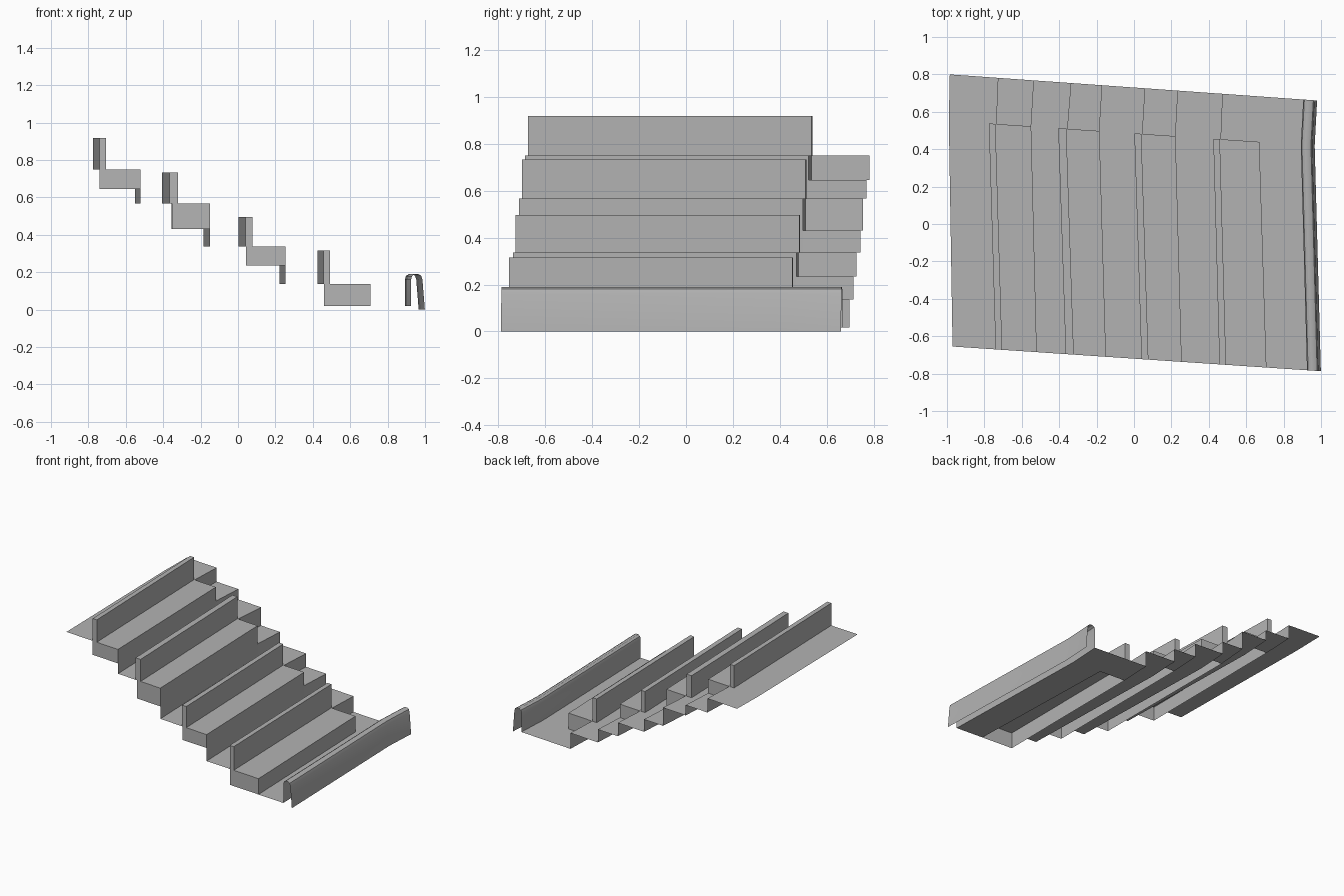
import bpy
import bmesh

cube = bpy.data.objects.get("Cube")
if cube:
    bpy.data.objects.remove(cube)

grey = bpy.data.materials.new("plain grey")
grey.use_nodes = True
colour = (0.45, 0.45, 0.45, 1)
grey.diffuse_color = colour
grey.node_tree.nodes["Principled BSDF"].inputs["Base Color"].default_value = colour


# Plan outline: slanted back edge, bend line and front edge
def back(x):
    return 0.8 - 0.071 * (x + 0.99)


def bend(x):
    return 0.535 - 0.068 * (x + 0.74)


def front(x):
    return -0.655 - 0.067 * (x + 0.97)


def row(edge, points):
    return [(x, edge(x), z) for x, z in points]


def build(name, faces):
    bm = bmesh.new()
    for face in faces:
        bm.faces.new([bm.verts.new(p) for p in face])
    bmesh.ops.remove_doubles(bm, verts=bm.verts, dist=0.0005)
    mesh = bpy.data.meshes.new(name)
    bm.to_mesh(mesh)
    bm.free()
    mesh.materials.append(grey)
    obj = bpy.data.objects.new(name, mesh)
    bpy.context.collection.objects.link(obj)
    return obj


def loft(rows):
    faces = []
    for far, near in zip(rows, rows[1:]):
        for i in range(len(far) - 1):
            faces.append([far[i], near[i], near[i + 1], far[i + 1]])
    return faces


def stairs(edges, levels):
    points = []
    for i, z in enumerate(levels):
        points += [(edges[i], z), (edges[i + 1], z)]
    return points


# Riser positions along the back edge, the bend and the front edge
levels = [0.75, 0.645, 0.567, 0.43, 0.336, 0.235, 0.137, 0.018]
back_x = [-0.985, -0.725, -0.535, -0.335, -0.17, 0.06, 0.235, 0.475, 0.905]
bend_x = [-0.99, -0.735, -0.55, -0.355, -0.185, 0.045, 0.222, 0.465, 0.892]
front_x = [-0.97, -0.74, -0.52, -0.352, -0.15, 0.042, 0.255, 0.46, 0.925]

build("narrow_steps", loft([row(back, stairs(back_x, levels)),
                            row(bend, stairs(bend_x, levels))]))

# Wide terraces: every second level, the last one ending at the lowest bench
bench_bend, bench_front = 0.67, 0.708


def terrace_edges(xs, last):
    return [xs[0], xs[2], xs[4], xs[6], last, xs[8]]


terrace_levels = levels[0::2] + [levels[-1]]
build("wide_terraces", loft([
    row(bend, stairs(terrace_edges(bend_x, bench_bend), terrace_levels)),
    row(front, stairs(terrace_edges(front_x, bench_front), terrace_levels))]))

# Floor behind the end of the lowest bench belongs to the narrow steps;
# each bench gets end faces and a rear face, and stays open below
walls = [(-0.776, -0.74, 0.035, 0.918), (-0.405, -0.365, 0.043, 0.733),
         (0.002, 0.04, 0.037, 0.495), (0.424, 0.457, 0.035, 0.315)]
for n, (wall_bend, wall_front, thick, top) in enumerate(walls):
    i = 2 * n + 1
    high, low = levels[i - 1], levels[i]
    right_bend = bench_bend if n == 3 else bend_x[i + 1]
    right_front = bench_front if n == 3 else front_x[i + 1]
    rear = row(bend, [(bend_x[i], high), (bend_x[i], low),
                      (right_bend, low), (right_bend, high)])
    fore = row(front, [(front_x[i], low), (front_x[i], high),
                       (right_front, high), (right_front, low)])
    build(f"bench_ends_{n + 1}", [rear[::-1], fore[::-1],
                                  [rear[1], rear[0], fore[1], fore[0]]])

    # Upright backrest wall along the rear of the bench
    def section(x):
        return [(x, high), (x, top), (x + thick, top), (x + thick, high)]
    far, near = row(bend, section(wall_bend)), row(front, section(wall_front))
    build(f"back_wall_{n + 1}", loft([far, near]) + [far, near[::-1]])

# Rounded, hollow parapet at the bottom
arch = [(0, 0.018), (0, 0.16), (0.006, 0.18), (0.02, 0.189), (0.04, 0.189),
        (0.054, 0.181), (0.061, 0.16), (0.074, 0.0)]


def arch_at(x):
    return [(x + dx, z) for dx, z in arch]


parapet = build("parapet", loft([row(back, arch_at(back_x[-1])),
                                 row(bend, arch_at(bend_x[-1])),
                                 row(front, arch_at(front_x[-1]))]))
bpy.context.view_layer.objects.active = parapet
parapet.select_set(True)
bpy.ops.object.shade_smooth_by_angle()
